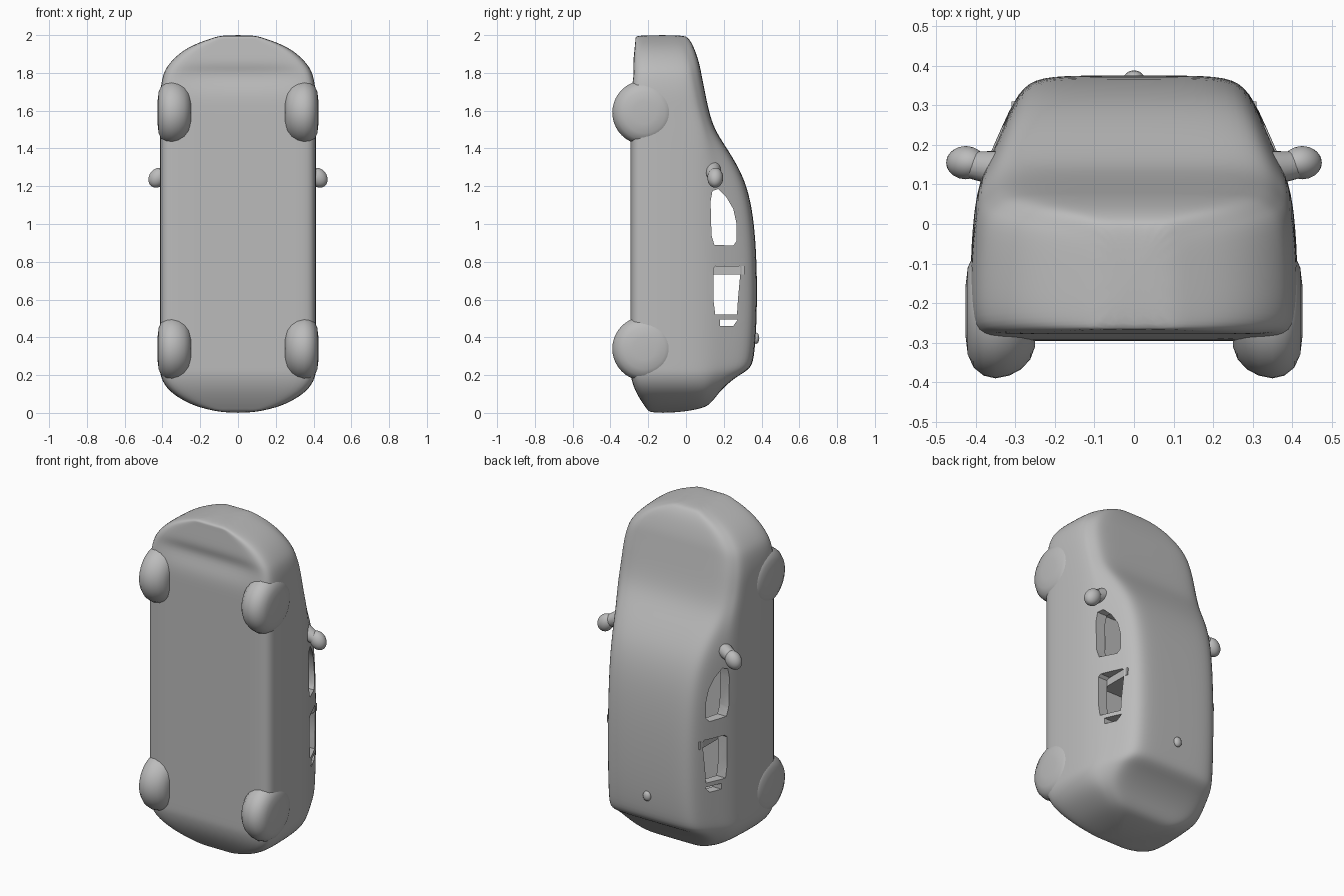
import bpy, bmesh, math
from mathutils import Vector, Matrix

if "Cube" in bpy.data.objects:
    bpy.data.objects.remove(bpy.data.objects["Cube"], do_unlink=True)

grey = bpy.data.materials.new("plain grey")
grey.use_nodes = True
grey.diffuse_color = (0.5, 0.5, 0.5, 1)
grey.node_tree.nodes["Principled BSDF"].inputs["Base Color"].default_value = (0.5, 0.5, 0.5, 1)


def make(name, bm):
    bmesh.ops.recalc_face_normals(bm, faces=bm.faces)
    mesh = bpy.data.meshes.new(name)
    bm.to_mesh(mesh)
    bm.free()
    mesh.materials.append(grey)
    ob = bpy.data.objects.new(name, mesh)
    bpy.context.collection.objects.link(ob)
    return ob


def activate(ob):
    bpy.ops.object.select_all(action='DESELECT')
    ob.select_set(True)
    bpy.context.view_layer.objects.active = ob


def smooth(ob):
    activate(ob)
    bpy.ops.object.shade_smooth_by_angle(angle=math.radians(40))


def loft(rings):
    bm = bmesh.new()
    rows = [[bm.verts.new(p) for p in r] for r in rings]
    n = len(rows[0])
    for a, b in zip(rows, rows[1:]):
        for i in range(n):
            bm.faces.new((a[i], a[(i + 1) % n], b[(i + 1) % n], b[i]))
    bm.faces.new(rows[0])
    bm.faces.new(rows[-1])
    return bm


# Body cross-section at height z whose top surface is at yt
def section(z, yt):
    nose = min(max(0, (z - 1.7) / .3), .98)
    tail = min(max(0, (.22 - z) / .22), .985)
    w = .414 * (1 - nose ** 2.2) ** .5 * (1 - tail ** 2) ** .5
    wt = w * (.73 + .1 * min(1, (.376 - yt) / .25))
    yb = -.295 + .03 * nose + .105 * tail ** 1.8
    belt = min(.09, yt - .07)
    ys = belt + (yt - belt) * .8
    groove = max(0, .025 - abs(z - 1.79) * .5)      # hollow behind the front lip
    half = [(0, yb + groove), (.6 * w, yb + groove), (.93 * w, yb), (w, yb + .045),
            (w, (yb + belt) / 2), (.97 * w, belt), ((.97 * w + wt) / 2, (belt + ys) / 2),
            (wt, ys), (.85 * wt, yt - .1 * (yt - ys)), (.5 * wt, yt), (0, yt)]
    return [(x, y, z) for x, y in half + [(-x, y) for x, y in reversed(half[1:-1])]]


# Body shell along the top outline, nose to tail
outline = [(2, -.01), (1.985, .012), (1.95, .035), (1.9, .055), (1.84, .073), (1.79, .082),
           (1.7, .1), (1.6, .12), (1.5, .15), (1.4, .217), (1.3, .278), (1.2, .322),
           (1.05, .357), (.8, .376), (.5, .376), (.3, .362), (.235, .345), (.2, .28),
           (.15, .215), (.1, .168), (.05, .132), (.022, .09), (0, -.06)]
body = make("body", loft([section(z, yt) for z, yt in outline]))
sub = body.modifiers.new("round", 'SUBSURF')
sub.levels = sub.render_levels = 2
activate(body)
bpy.ops.object.modifier_apply(modifier="round")


def cut(bm):
    cutter = make("cutter", bm)
    cutter.hide_render = True
    mod = body.modifiers.new("cut", 'BOOLEAN')
    mod.object, mod.operation, mod.solver = cutter, 'DIFFERENCE', 'EXACT'
    activate(body)
    bpy.ops.object.modifier_apply(modifier="cut")
    bpy.data.objects.remove(cutter, do_unlink=True)


# Hollow cabin
cut(loft([[(-.33, .1, z), (.33, .1, z), (.255, yt, z), (-.255, yt, z)]
          for z, yt in ((.44, .325), (.95, .325), (1.2, .265))]))

# Side windows right through: front door, rear door, small quarter light
windows = [[(.14, 1.175), (.13, 1.12), (.135, .94), (.15, .89), (.25, .885), (.268, .91),
            (.268, 1), (.25, 1.08), (.215, 1.14), (.17, 1.185)],
           [(.155, .52), (.145, .6), (.145, .765), (.16, .78), (.28, .78), (.29, .765),
            (.275, .6), (.27, .52)],
           [(.18, .46), (.18, .495), (.275, .495), (.25, .46)]]
for shape in windows:
    cut(loft([[(x, y, z) for y, z in shape] for x in (-.6, .6)]))
smooth(body)

# Seat back across the cabin
bm = bmesh.new()
bmesh.ops.create_cube(bm, size=1, matrix=Matrix.Translation((0, .2, .755))
                      @ Matrix.Diagonal((.62, .22, .045, 1)))
make("seat_back", bm)

# Wheels, turned from a rounded profile
profile = [(.25, .09), (.262, .122), (.285, .147), (.315, .163), (.35, .17),
           (.38, .163), (.405, .143), (.42, .11), (.426, .06)]
for side, s in (("left", 1), ("right", -1)):
    for end, zc in (("front", 1.59), ("rear", .34)):
        smooth(make(f"{end}_{side}_wheel", loft(
            [[(s * x, -.22 + r * math.cos(k * math.tau / 40),
               zc + r * math.sin(k * math.tau / 40)) for k in range(40)]
             for x, r in profile])))

    # Door mirror: rounded housing on a short arm
    bm = bmesh.new()
    bmesh.ops.create_uvsphere(bm, u_segments=24, v_segments=14, radius=1,
                              matrix=Matrix.Translation((s * .425, .155, 1.245))
                              @ Matrix.Rotation(s * math.radians(-35), 4, 'Y')
                              @ Matrix.Diagonal((.046, .042, .056, 1)))
    smooth(make(f"{side}_mirror", bm))
    bm = bmesh.new()
    a, b = Vector((s * .34, .14, 1.29)), Vector((s * .42, .15, 1.25))
    rot = (b - a).to_track_quat('Z', 'Y').to_matrix().to_4x4()
    bmesh.ops.create_cone(bm, cap_ends=True, segments=20, radius1=.045, radius2=.033,
                          depth=(b - a).length, matrix=Matrix.Translation((a + b) / 2) @ rot)
    smooth(make(f"{side}_mirror_arm", bm))

# Small aerial base on the roof
bm = bmesh.new()
bmesh.ops.create_uvsphere(bm, u_segments=16, v_segments=8, radius=1,
                          matrix=Matrix.Translation((0, .37, .395))
                          @ Matrix.Diagonal((.025, .018, .03, 1)))
smooth(make("aerial_base", bm))
